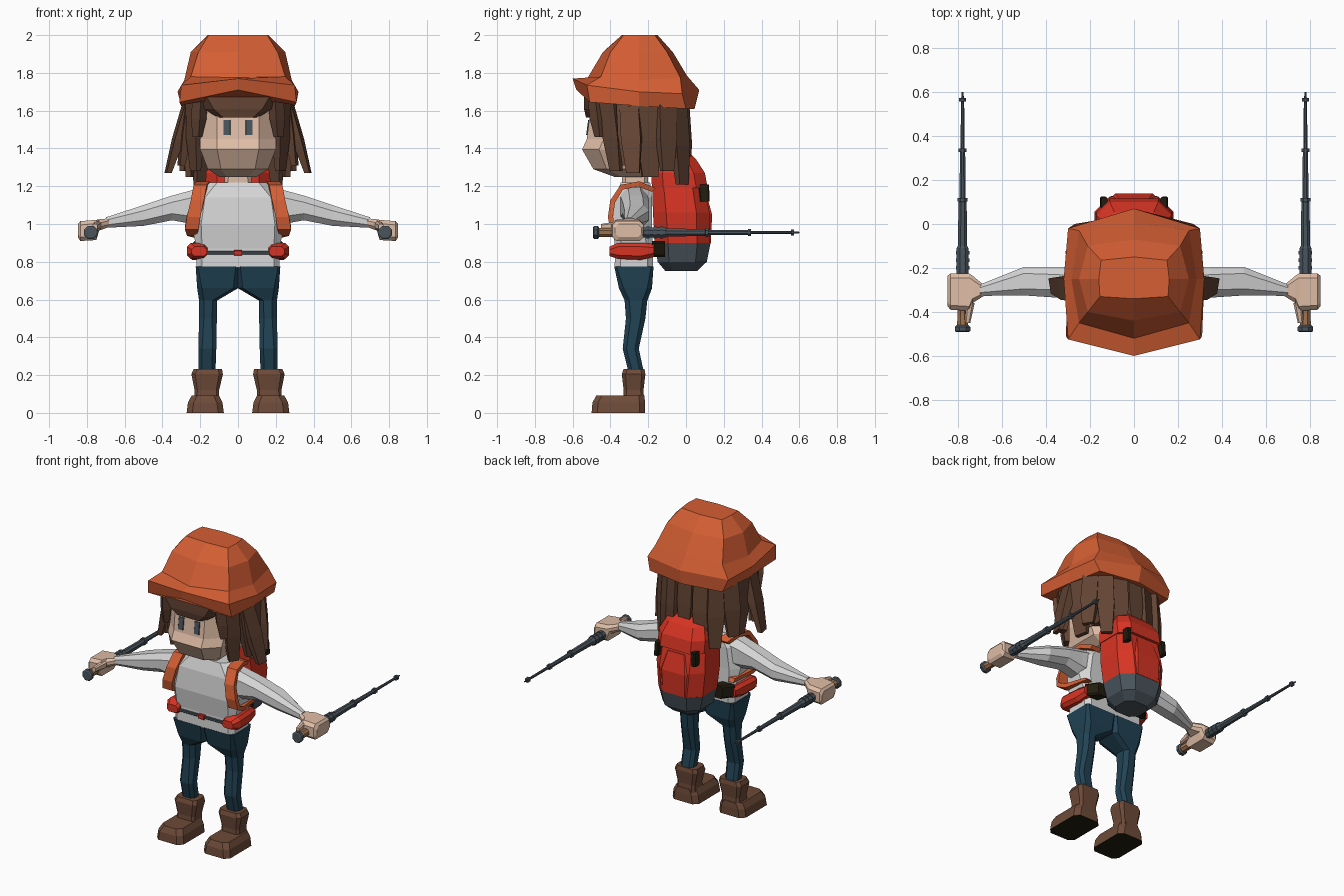
import bpy, bmesh, math
from mathutils import Vector


def mat(name, r, g, b):
    m = bpy.data.materials.new(name)
    m.diffuse_color = (r, g, b, 1)
    return m


ORANGE = mat("orange", .66, .112, .034)
RED = mat("red", .68, .034, .017)
HAIR = mat("hair brown", .125, .058, .034)
SKIN = mat("skin", .74, .51, .38)
SHIRT = mat("light grey", .67, .67, .67)
PANTS = mat("dark teal", .015, .055, .088)
BOOT = mat("boot brown", .155, .07, .04)
GREY = mat("slate grey", .068, .09, .108)
DARK = mat("near black", .016, .012, .005)
GRIP = mat("tan", .36, .17, .075)


def loft(name, rings, material, mirror=False):
    """Skin a list of equal-length point rings and cap both ends."""
    bm = bmesh.new()
    rows = [[bm.verts.new(p) for p in r] for r in rings]
    n = len(rows[0])
    for a, b in zip(rows, rows[1:]):
        for i in range(n):
            j = (i + 1) % n
            bm.faces.new((a[i], a[j], b[j], b[i]))
    bm.faces.new(rows[0])
    bm.faces.new(rows[-1])
    bmesh.ops.recalc_face_normals(bm, faces=bm.faces)
    me = bpy.data.meshes.new(name)
    bm.to_mesh(me)
    bm.free()
    me.materials.append(material)
    ob = bpy.data.objects.new(name, me)
    bpy.context.collection.objects.link(ob)
    if mirror:
        ob.modifiers.new("mirror", 'MIRROR').use_mirror_merge = False
    return ob


def ring(axis, t, a0, a1, b0, b1, c=.02):
    """Chamfered rectangle across an axis; a, b are the other two axes in order."""
    pts = [(a0 + c, b0), (a1 - c, b0), (a1, b0 + c), (a1, b1 - c),
           (a1 - c, b1), (a0 + c, b1), (a0, b1 - c), (a0, b0 + c)]
    k = "xyz".index(axis)
    return [p[:k] + (t,) + p[k:] for p in pts]


def block(name, axis, rows, material, mirror=False):
    return loft(name, [ring(axis, *r) for r in rows], material, mirror)


# Hat: half rings from front centre round to back centre
def hat_ring(half):
    return half + [(-x, y, z) for x, y, z in half[-2:0:-1]]


loft("hat", [hat_ring(h) for h in (
    [(0, -.58, 1.71), (.31, -.51, 1.645), (.30, -.25, 1.625), (.27, 0, 1.61), (0, .045, 1.61)],
    [(0, -.60, 1.77), (.30, -.525, 1.735), (.32, -.25, 1.70), (.30, -.02, 1.69), (0, .07, 1.71)],
    [(0, -.52, 1.775), (.25, -.45, 1.78), (.285, -.25, 1.76), (.25, -.03, 1.775), (0, .005, 1.785)],
    [(0, -.44, 1.91), (.21, -.40, 1.91), (.25, -.25, 1.91), (.21, -.1, 1.91), (0, -.07, 1.91)],
    [(0, -.34, 2), (.155, -.33, 2), (.16, -.25, 2), (.15, -.165, 2), (0, -.15, 2)],
)], ORANGE)

# Head, neck and eyes
block("head", 'z', [(1.25, -.1, .1, -.38, -.15, .04), (1.29, -.16, .16, -.49, -.12, .07),
                    (1.395, -.2, .2, -.55, -.1, .09), (1.45, -.2, .2, -.525, -.1, .09),
                    (1.65, -.18, .18, -.50, -.1, .07)], SKIN)
block("neck", 'z', [(1.16, -.075, .075, -.34, -.2), (1.28, -.07, .07, -.34, -.2)], SKIN)
block("eye", 'z', [(1.47, .04, .078, -.529, -.520, .002),
                   (1.55, .04, .078, -.518, -.509, .002)], GREY, True)

# Hair: fringe, inner mass and hanging locks
block("fringe", 'z', [(1.565, -.11, .11, -.53, -.45, .03), (1.61, -.18, .18, -.54, -.42, .05),
                      (1.68, -.22, .22, -.54, -.4, .05)], HAIR)
block("hair_mass", 'z', [(1.34, -.18, .18, -.33, -.06, .05), (1.5, -.22, .22, -.4, -.05, .06),
                         (1.66, -.23, .23, -.44, -.04, .06)], HAIR)


def lock(name, tx, ty, bx, by, bz, w, mirror=True):
    out = Vector((tx, ty + .26, 0)).normalized()
    side = Vector((-out.y, out.x, 0))
    top, bot = Vector((tx, ty, 1.67)), Vector((bx, by, bz))
    rings = []
    for f, s, d in ((0, 1, .028), (.55, 1.05, .026), (1, .7, .014)):
        p = top.lerp(bot, f)
        rings.append([p + side * w * s * i + out * d * j
                      for i, j in ((-1, -1), (1, -1), (1, 1), (-1, 1))])
    loft(name, rings, HAIR, mirror)


for i, v in enumerate((
        (.20, -.48, .215, -.46, 1.46, .03), (.23, -.41, .225, -.37, 1.28, .045),
        (.25, -.30, .37, -.28, 1.27, .05), (.25, -.33, .30, -.31, 1.31, .035),
        (.26, -.21, .255, -.19, 1.25, .06), (.24, -.11, .28, -.10, 1.28, .05),
        (.19, -.05, .20, -.02, 1.21, .05), (.10, -.03, .11, 0, 1.24, .05))):
    lock("hair_lock_%d" % i, *v)
lock("hair_lock_back", 0, -.02, 0, .01, 1.3, .05, False)

# Shirt and sleeves
block("shirt", 'z', [(.77, -.22, .22, -.378, -.175, .03), (.87, -.22, .22, -.375, -.175, .03),
                     (1.0, -.245, .245, -.39, -.18, .05), (1.14, -.225, .225, -.375, -.18, .05),
                     (1.22, -.15, .15, -.345, -.19, .04)], SHIRT)
block("sleeve", 'x', [(.14, -.35, -.2, 1.0, 1.2, .04), (.24, -.345, -.2, 1.0, 1.18, .04),
                      (.35, -.335, -.195, 1.02, 1.15, .035), (.5, -.325, -.195, .99, 1.1, .03),
                      (.70, -.327, -.275, .98, 1.035, .015)], SHIRT, True)

# Hands
block("hand", 'x', [(.68, -.325, -.28, .985, 1.03, .012), (.735, -.36, -.235, .965, 1.025, .02),
                    (.75, -.395, -.225, .915, 1.022, .02), (.835, -.39, -.225, .91, 1.015, .02),
                    (.848, -.375, -.235, .93, 1.0, .02)], SKIN, True)
block("thumb", 'y', [(-.45, .745, .77, .97, 1.0, .006), (-.36, .725, .765, .965, 1.015, .01)], SKIN, True)

# Walking poles
def tube(name, rows, material, x=.78):
    loft(name, [[(x + r * math.cos(math.pi * (k + .5) / 4), y,
                  .955 + r * math.sin(math.pi * (k + .5) / 4)) for k in range(8)]
                for y, r in rows], material, True)


tube("pole_grip", [(-.475, .028), (-.42, .025), (-.23, .028)], GRIP)
tube("pole_cap", [(-.492, .03), (-.487, .038), (-.468, .038), (-.46, .028)], GREY)
tube("pole_shaft", [(-.235, .029), (-.11, .029), (-.1, .023), (.10, .02), (.105, .015), (.33, .013),
                    (.335, .01), (.56, .008), (.6, .004)], GREY)
for i, (y, r) in enumerate(((-.2, .033), (-.165, .033), (-.13, .033), (.11, .025),
                            (.335, .019), (.565, .017))):
    tube("pole_collar_%d" % i, [(y - .008, r), (y + .008, r)], GREY)

# Trousers
block("trouser_leg", 'z', [(.775, 0, .224, -.38, -.172, .012), (.66, 0, .216, -.355, -.18, .025),
                           (.595, .11, .206, -.325, -.205, .025), (.5, .112, .206, -.318, -.215, .025),
                           (.34, .115, .21, -.335, -.25, .02), (.2, .12, .21, -.3, -.22, .02)], PANTS, True)

# Boots
block("boot_shaft", 'z', [(.03, .10, .235, -.335, -.22, .015), (.12, .1, .23, -.33, -.225, .015),
                          (.205, .08, .247, -.34, -.215, .02), (.232, .085, .235, -.33, -.22, .02)], BOOT, True)
foot = block("boot_foot", 'z', [(0, .075, .272, -.5, -.217, .03), (.055, .082, .265, -.495, -.217, .03),
                                (.092, .1, .245, -.475, -.22, .03)], BOOT, True)
foot.data.materials.append(DARK)
for p in foot.data.polygons:  # dark soles
    p.material_index = int(p.normal.z < -.9)

# Backpack: grey base, red body, pocket and lid
block("pack_base", 'z', [(.752, -.09, .09, -.11, .06, .04), (.80, -.14, .14, -.15, .11, .06),
                         (.90, -.165, .165, -.165, .13, .07)], GREY)
block("pack_body", 'z', [(.90, -.165, .165, -.165, .128, .07), (1.06, -.18, .18, -.175, .125, .07),
                         (1.22, -.165, .165, -.18, .09, .06)], RED)
block("pack_pocket", 'z', [(.90, -.10, .10, .05, .132, .02), (1.05, -.105, .105, .05, .138, .02),
                           (1.17, -.08, .08, .04, .105, .02)], RED)
block("pack_lid", 'z', [(1.19, -.172, .172, -.18, .115, .06), (1.27, -.17, .17, -.185, .1, .06),
                        (1.34, -.14, .14, -.16, .055, .05), (1.385, -.09, .09, -.12, .01, .04)], RED)
block("lid_clip", 'z', [(1.12, .125, .155, .075, .125, .006), (1.21, .12, .15, .065, .122, .006)], DARK, True)

# Shoulder straps, wrapped around the shoulder
rings = []
for x, y, z, w in ((.16, -.17, 1.18, .035), (.185, -.25, 1.212, .035), (.2, -.34, 1.195, .035),
                   (.215, -.388, 1.12, .035), (.235, -.4, 1.04, .036), (.245, -.39, .98, .036),
                   (.245, -.33, .95, .025), (.22, -.17, .94, .02)):
    n = Vector((0, y + .28, z - 1.07)).normalized() * .014
    p = Vector((x, y, z))
    rings.append([p + Vector((w * i, 0, 0)) + n * j for i, j in ((-1, -1), (1, -1), (1, 1), (-1, 1))])
loft("shoulder_strap", rings, ORANGE, True)

# Hip belt
block("hip_pad", 'y', [(-.405, .165, .245, .83, .88, .015), (-.36, .16, .27, .815, .9, .02),
                       (-.24, .19, .262, .81, .9, .02), (-.17, .19, .25, .825, .895, .02)], RED, True)
block("belt_wing", 'y', [(-.18, .14, .24, .825, .91, .01), (-.11, .11, .19, .825, .91, .01)], DARK, True)
block("belt_webbing", 'x', [(-.18, -.386, -.37, .838, .856, .003), (.18, -.386, -.37, .838, .856, .003)], GREY)
block("belt_buckle", 'x', [(-.02, -.394, -.37, .832, .862, .004), (.02, -.394, -.37, .832, .862, .004)], RED)
